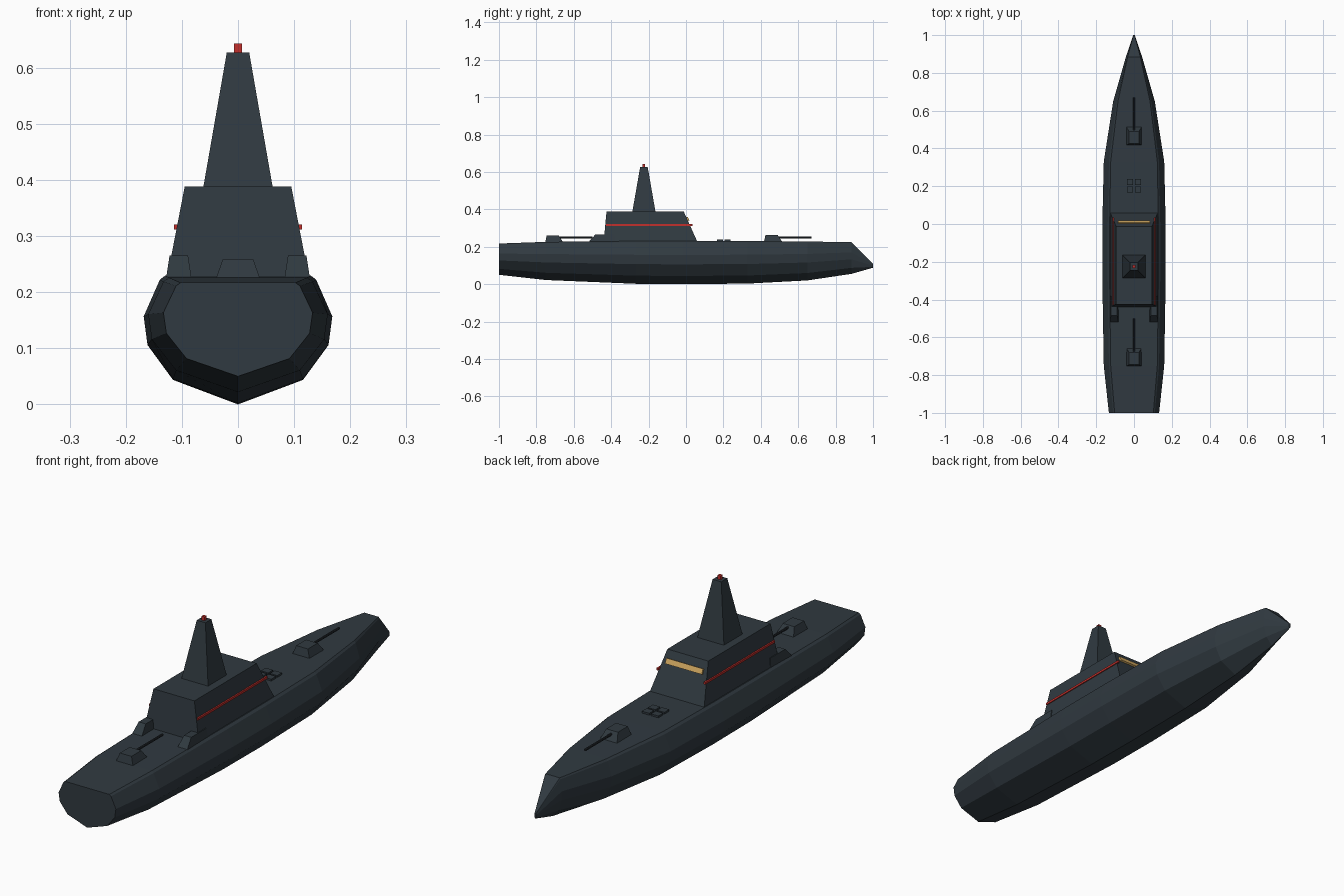
import bpy, bmesh, math
from mathutils import Vector

if "Cube" in bpy.data.objects:
    bpy.data.objects.remove(bpy.data.objects["Cube"])


def material(name, rgb):
    m = bpy.data.materials.new(name)
    m.use_nodes = True
    m.diffuse_color = (*rgb, 1)
    m.node_tree.nodes["Principled BSDF"].inputs["Base Color"].default_value = (*rgb, 1)
    return m


SLATE = material("slate grey", (0.03, 0.042, 0.052))
DARK = material("dark grey", (0.018, 0.023, 0.028))
RED = material("signal red", (0.55, 0.03, 0.025))
GOLD = material("window amber", (0.65, 0.4, 0.12))


def finish(name, bm, mat):
    bmesh.ops.recalc_face_normals(bm, faces=bm.faces)
    me = bpy.data.meshes.new(name)
    bm.to_mesh(me)
    bm.free()
    me.materials.append(mat)
    ob = bpy.data.objects.new(name, me)
    bpy.context.collection.objects.link(ob)
    return ob


def loft(name, rings, mat):
    """Skin equal-length rings of points and cap both ends."""
    bm = bmesh.new()
    rows = [[bm.verts.new(p) for p in r] for r in rings]
    n = len(rows[0])
    for a, b in zip(rows, rows[1:]):
        for i in range(n):
            j = (i + 1) % n
            bm.faces.new((a[i], a[j], b[j], b[i]))
    bm.faces.new(rows[0])
    bm.faces.new(rows[-1])
    return finish(name, bm, mat)


def frustum(name, low, high, z0, z1, mat):
    """Tapered block; low and high are (x0, x1, y0, y1)."""
    def ring(r, z):
        return [(r[0], r[2], z), (r[1], r[2], z), (r[1], r[3], z), (r[0], r[3], z)]
    return loft(name, [ring(low, z0), ring(high, z1)], mat)


def barrel(name, y0, y1, z):
    rings = [[(0.005 * math.cos(k * math.tau / 8), y, z + 0.005 * math.sin(k * math.tau / 8))
              for k in range(8)] for y in (y0, y1)]
    return loft(name, rings, DARK)


# Hull: one unit section (width share, height share) scaled along the stations
SECTION = [(0.69, 0.19), (0.96, 0.46), (1, 0.68), (0.83, 0.965), (0.77, 1)]


def station(y, half, keel, top):
    right = [(half * u, y, keel + (top - keel) * v) for u, v in SECTION]
    left = [(-x, yy, z) for x, yy, z in reversed(right)]
    return [(0, y, keel)] + right + left


AFT = [(-1, 0.133, 0.05, 0.217), (-0.75, 0.16, 0.022, 0.226),
       (-0.27, 0.168, 0.002, 0.23), (-0.015, 0.168, 0, 0.23)]
FORE = [AFT[-1], (0.33, 0.16, 0.003, 0.23), (0.65, 0.11, 0.02, 0.228),
        (0.885, 0.043, 0.055, 0.224), (1, 0.004, 0.088, 0.11)]
loft("hull_aft", [station(*s) for s in AFT], SLATE)
loft("hull_fore", [station(*s) for s in FORE], SLATE)

# Superstructure, mast and beacon
frustum("superstructure", (-0.126, 0.126, -0.44, 0.06), (-0.095, 0.095, -0.425, -0.012),
        0.228, 0.388, SLATE)
frustum("mast", (-0.062, 0.062, -0.287, -0.163), (-0.02, 0.02, -0.245, -0.205),
        0.386, 0.627, SLATE)
frustum("mast_beacon", (-0.007, 0.007, -0.232, -0.218), (-0.007, 0.007, -0.232, -0.218),
        0.625, 0.643, RED)

# Bridge window lying on the sloped forward wall
slope = Vector((0, -0.072, 0.16)).normalized()
out = Vector((0, 0.16, 0.072)).normalized()
centre = Vector((0, 0.007, 0.348))
window = []
for d in (-0.002, 0.007):
    window.append([centre + Vector((sx * 0.085, 0, 0)) + slope * sz * 0.011 + out * d
                   for sx, sz in ((-1, -1), (1, -1), (1, 1), (-1, 1))])
loft("bridge_window", window, GOLD)

for side, s in (("left", 1), ("right", -1)):
    # Red side stripe
    box = (s * 0.106, s * 0.114, -0.428, 0.034)
    frustum(side + "_stripe", box, box, 0.312, 0.321, RED)
    # Deck locker beside the superstructure
    frustum(side + "_locker", (s * 0.083, s * 0.128, -0.52, -0.38),
            (s * 0.089, s * 0.122, -0.485, -0.385), 0.226, 0.265, SLATE)

# Gun turrets, both with barrels toward the bow
for name, y, z in (("aft", -0.705, 0.222), ("fore", 0.465, 0.226)):
    frustum(name + "_turret", (-0.04, 0.04, y - 0.048, y + 0.05),
            (-0.027, 0.027, y - 0.04, y + 0.025), z, z + 0.037, SLATE)
    barrel(name + "_gun_barrel", y + 0.02, y + 0.205, 0.25)

# Four launch hatches on the foredeck
for i, x in enumerate((-0.021, 0.021)):
    for j, y in enumerate((0.182, 0.222)):
        box = (x - 0.017, x + 0.017, y - 0.016, y + 0.016)
        frustum(f"launch_hatch_{i}{j}", box, box, 0.227, 0.238, SLATE)
